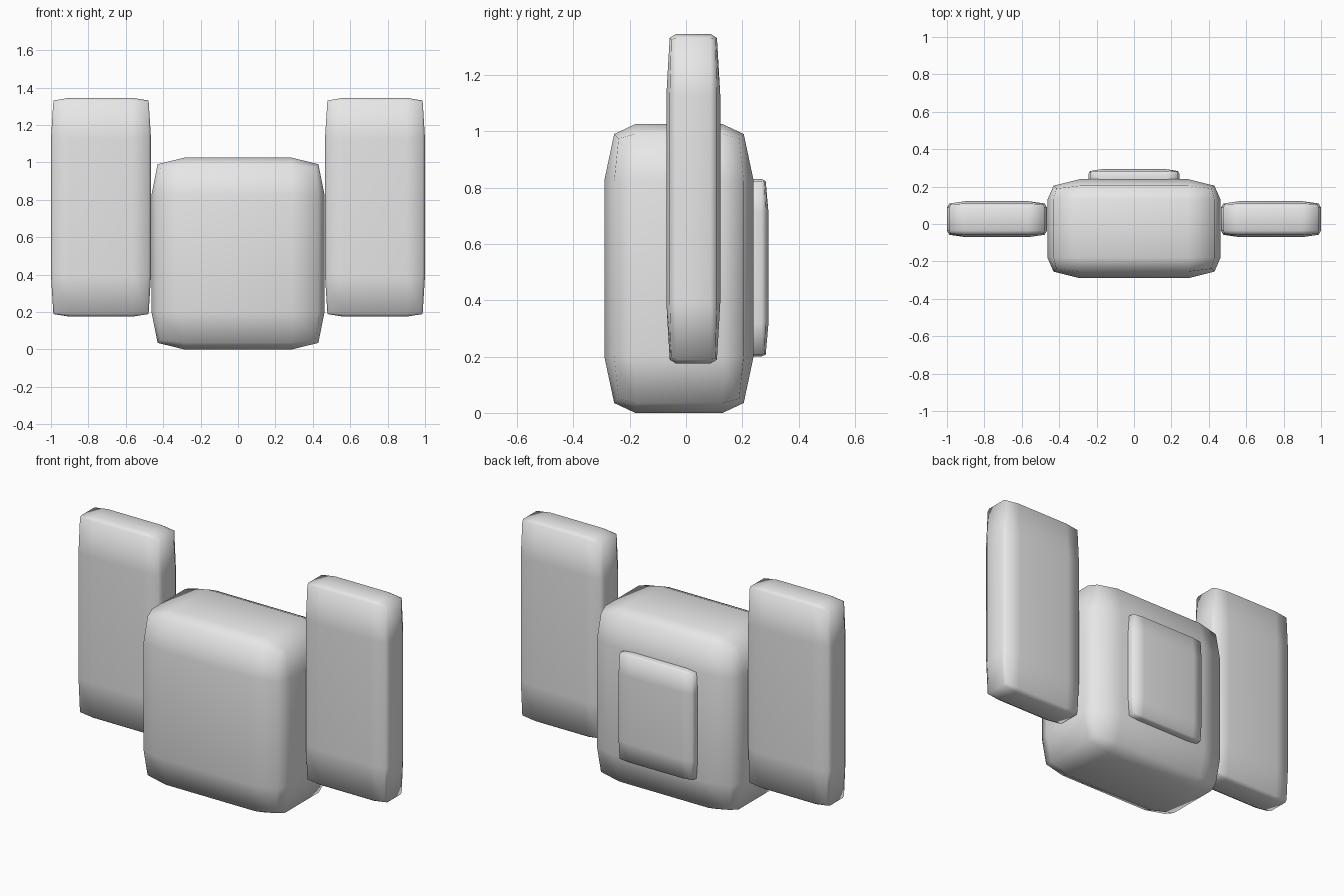
import bpy
import bmesh

cube = bpy.data.objects.get("Cube")
if cube:
    bpy.data.objects.remove(cube, do_unlink=True)

# Single plain material
grey = bpy.data.materials.new("plain_grey")
grey.use_nodes = True
colour = (0.8, 0.8, 0.8, 1)
grey.diffuse_color = colour
grey.node_tree.nodes["Principled BSDF"].inputs["Base Color"].default_value = colour


def soft_box(name, low, high, inset, pull):
    """Box with three segments per axis whose edges and corners are pulled in."""
    bm = bmesh.new()
    bmesh.ops.create_cube(bm, size=2)
    bmesh.ops.subdivide_edges(bm, edges=bm.edges[:], cuts=2, use_grid_fill=True)
    for v in bm.verts:
        outer = [abs(c) > 0.9 for c in v.co]
        # Face points stay flat, edges draw in, corners draw in further
        amount = (0, 0, 1, 1.45)[sum(outer)]
        for i in range(3):
            offset = pull[i] * amount if outer[i] else inset[i]
            v.co[i] = high[i] - offset if v.co[i] > 0 else low[i] + offset
    bmesh.ops.recalc_face_normals(bm, faces=bm.faces[:])
    mesh = bpy.data.meshes.new(name)
    bm.to_mesh(mesh)
    bm.free()
    mesh.materials.append(grey)
    for face in mesh.polygons:
        face.use_smooth = True
    obj = bpy.data.objects.new(name, mesh)
    bpy.context.collection.objects.link(obj)
    return obj


# Central body
soft_box("body", (-0.463, -0.29, 0), (0.463, 0.24, 1.025),
         (0.175, 0.11, 0.2), (0.033, 0.035, 0.035))

# Raised panel on the back
soft_box("back_panel", (-0.243, 0.19, 0.2), (0.243, 0.293, 0.83),
         (0.07, 0.025, 0.12), (0.007, 0.01, 0.007))

# Tall side slabs
for name, low_x, high_x in (("left_slab", 0.465, 1), ("right_slab", -1, -0.465)):
    soft_box(name, (low_x, -0.07, 0.175), (high_x, 0.122, 1.345),
             (0.1, 0.035, 0.22), (0.013, 0.012, 0.014))
